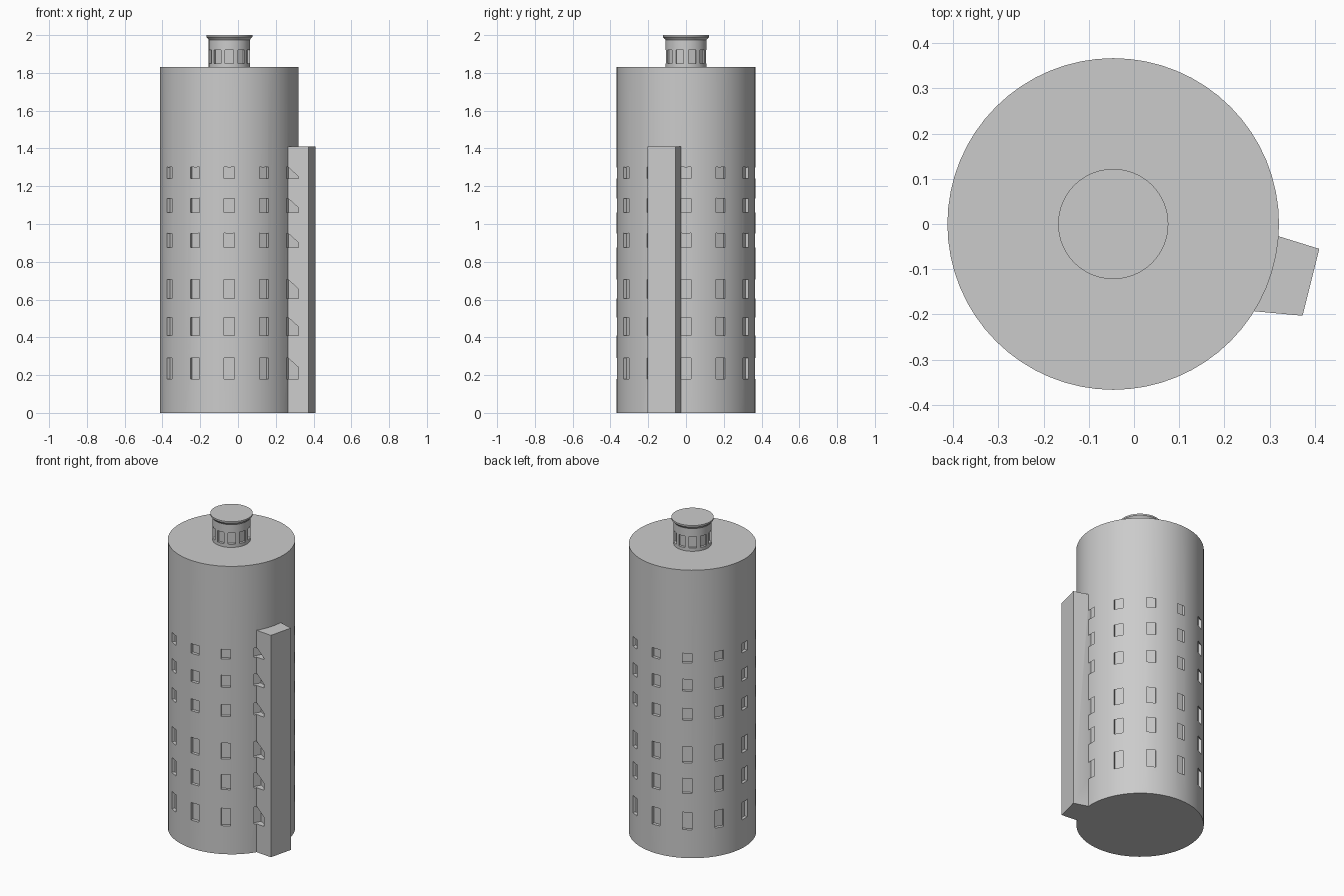
import bpy, bmesh
from math import pi, cos, sin
from mathutils import Matrix, Vector

cube = bpy.data.objects.get("Cube")
if cube:
    bpy.data.objects.remove(cube, do_unlink=True)

AXIS = Vector((-0.046, 0, 0))
R = 0.367

# Single stone colour
stone = bpy.data.materials.new("pale_grey_stone")
stone.use_nodes = True
colour = (0.6, 0.6, 0.6, 1)
stone.diffuse_color = colour
stone.node_tree.nodes["Principled BSDF"].inputs["Base Color"].default_value = colour


def finish(name, bm):
    bmesh.ops.recalc_face_normals(bm, faces=bm.faces)
    mesh = bpy.data.meshes.new(name)
    bm.to_mesh(mesh)
    bm.free()
    mesh.materials.append(stone)
    obj = bpy.data.objects.new(name, mesh)
    bpy.context.collection.objects.link(obj)
    return obj


def prism(bm, points, offset, matrix=Matrix()):
    """Extrude a flat outline along an offset."""
    offset = Vector(offset)
    low = [bm.verts.new(matrix @ Vector(p)) for p in points]
    high = [bm.verts.new(matrix @ (Vector(p) + offset)) for p in points]
    bm.faces.new(low)
    bm.faces.new(high)
    n = len(points)
    for i in range(n):
        j = (i + 1) % n
        bm.faces.new((low[i], low[j], high[j], high[i]))


def lathe(name, profile, segments=64):
    """Spin a closed solid from (radius, height) pairs, capped at both ends."""
    bm = bmesh.new()
    rings = [[bm.verts.new(AXIS + Vector((r * cos(2 * pi * i / segments),
                                          r * sin(2 * pi * i / segments), z)))
              for i in range(segments)] for r, z in profile]
    for a, b in zip(rings, rings[1:]):
        for i in range(segments):
            j = (i + 1) % segments
            bm.faces.new((a[i], a[j], b[j], b[i]))
    bm.faces.new(rings[0])
    bm.faces.new(rings[-1])
    return finish(name, bm)


def boolean(target, tool, operation):
    mod = target.modifiers.new(operation.lower(), 'BOOLEAN')
    mod.operation = operation
    mod.solver = 'EXACT'
    mod.object = tool
    bpy.ops.object.select_all(action='DESELECT')
    bpy.context.view_layer.objects.active = target
    target.select_set(True)
    bpy.ops.object.modifier_apply(modifier=mod.name)
    bpy.data.objects.remove(tool, do_unlink=True)


def smooth(obj):
    bpy.ops.object.select_all(action='DESELECT')
    bpy.context.view_layer.objects.active = obj
    obj.select_set(True)
    bpy.ops.object.shade_smooth_by_angle(angle=pi / 6)


def spokes(count, start=0.0):
    """Transforms facing outward around the tower axis."""
    return [Matrix.Translation(AXIS) @ Matrix.Rotation(start + 2 * pi * i / count, 4, 'Z')
            for i in range(count)]


# Main tower and the stair shaft joined to its side
tower = lathe("tower", [(R, 0), (R, 1.83)])
bm = bmesh.new()
prism(bm, [(0.2, 0.01, 0), (0.2, -0.187, 0), (0.373, -0.203, 0), (0.41, -0.055, 0)], (0, 0, 1.41))
boolean(tower, finish("stair_shaft", bm), 'UNION')

# Rows of recessed windows with heads sloping down outward
ROWS = [(0.18, 0.29), (0.41, 0.505), (0.605, 0.705), (0.875, 0.95), (1.06, 1.135), (1.24, 1.3)]
DEPTH, REACH, HALF = 0.02, 0.05, 0.0275
bm = bmesh.new()
for spoke in spokes(12):
    for low, top in ROWS:
        inner, outer = R - DEPTH, R + REACH
        section = [(inner, low), (outer, low), (outer, max(top - REACH, low + 0.002)),
                   (inner, top + DEPTH)]
        prism(bm, [(r, -HALF, z) for r, z in section], (0, 2 * HALF, 0), spoke)
boolean(tower, finish("window_cutter", bm), 'DIFFERENCE')
smooth(tower)

# Roof lantern with flared cornice and a ring of recessed openings
lantern = lathe("roof_lantern", [(0.109, 1.82), (0.109, 1.975), (0.114, 1.982),
                                 (0.122, 1.99), (0.122, 2.0)])
bm = bmesh.new()
for spoke in spokes(10, -pi / 2):
    prism(bm, [(0.094, -0.022, 1.85), (0.13, -0.022, 1.85),
               (0.13, 0.022, 1.85), (0.094, 0.022, 1.85)], (0, 0, 0.072), spoke)
boolean(lantern, finish("lantern_cutter", bm), 'DIFFERENCE')
smooth(lantern)
